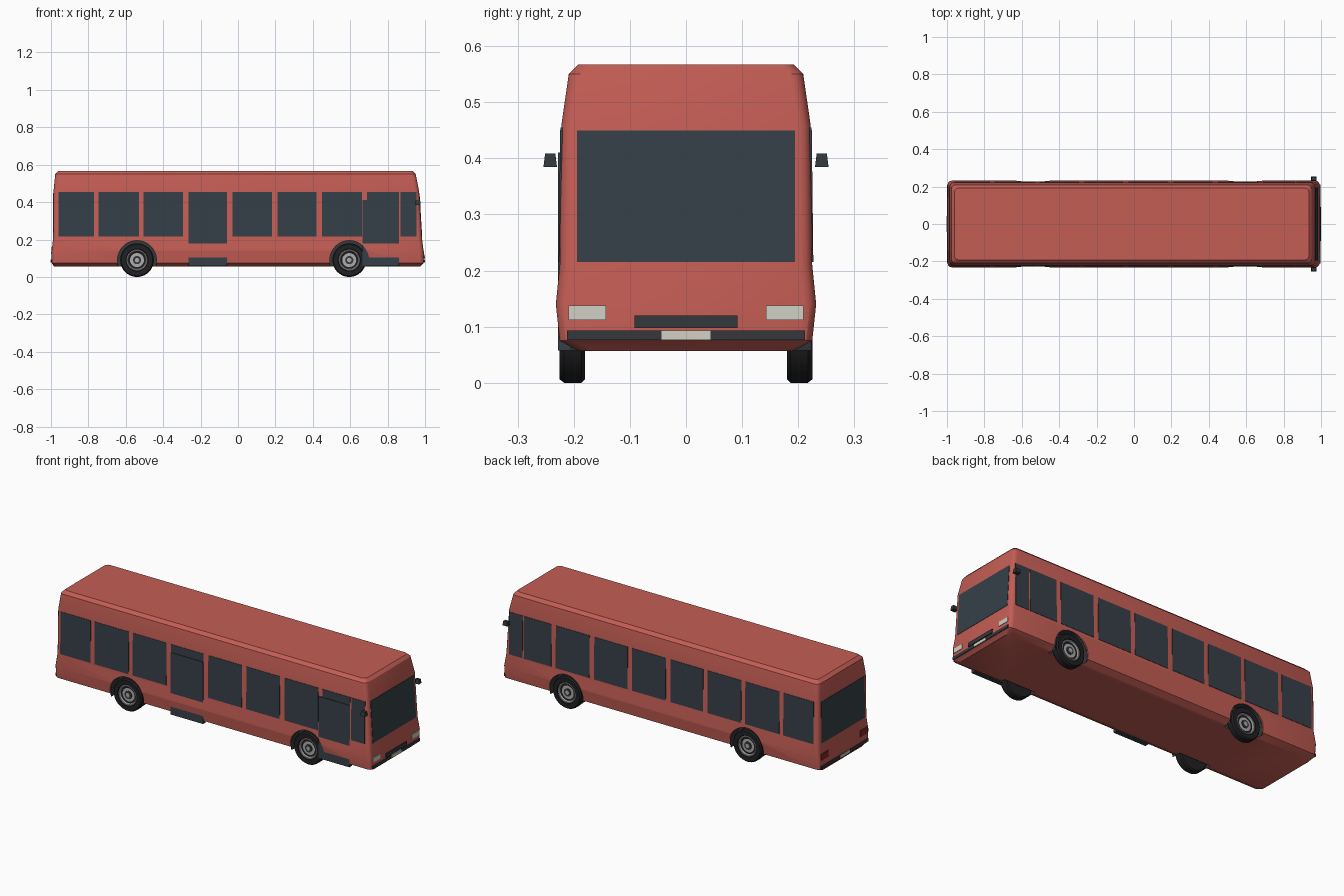
import bpy, bmesh, math
from mathutils import Vector

if "Cube" in bpy.data.objects:
    bpy.data.objects.remove(bpy.data.objects["Cube"])


def material(name, r, g, b):
    m = bpy.data.materials.new(name)
    m.diffuse_color = (r, g, b, 1)
    m.use_nodes = True
    m.node_tree.nodes["Principled BSDF"].inputs["Base Color"].default_value = m.diffuse_color
    return m


RED = material("red_paint", 0.55, 0.11, 0.09)
GLASS = material("dark_glass", 0.037, 0.051, 0.065)
BLACK = material("black_trim", 0.035, 0.04, 0.045)
RUBBER = material("rubber", 0.015, 0.015, 0.017)
METAL = material("wheel_metal", 0.42, 0.42, 0.43)
LAMP = material("lamp", 0.64, 0.63, 0.56)
TAIL = material("tail_red", 0.2, 0.02, 0.02)

# body levels: z, rear x, front x, half width
LEVELS = [(0.057, -0.985, 0.975, 0.192), (0.075, -0.996, 0.993, 0.225),
          (0.140, -0.996, 0.992, 0.232), (0.210, -0.988, 0.983, 0.225),
          (0.460, -0.986, 0.968, 0.222), (0.550, -0.977, 0.950, 0.209),
          (0.567, -0.960, 0.935, 0.192)]


def level(z, i):
    """Interpolated body value (1 rear x, 2 front x, 3 half width) at height z."""
    for a, b in zip(LEVELS, LEVELS[1:]):
        if z <= b[0]:
            return a[i] + (b[i] - a[i]) * (z - a[0]) / (b[0] - a[0])
    return LEVELS[-1][i]


def make(name, verts, faces, mat, smooth=False):
    me = bpy.data.meshes.new(name)
    me.from_pydata(verts, [], faces)
    bm = bmesh.new()
    bm.from_mesh(me)
    bmesh.ops.remove_doubles(bm, verts=bm.verts, dist=1e-6)
    bmesh.ops.recalc_face_normals(bm, faces=bm.faces)
    bm.to_mesh(me)
    bm.free()
    ob = bpy.data.objects.new(name, me)
    bpy.context.collection.objects.link(ob)
    if mat:
        me.materials.append(mat)
    if smooth:
        smooth_obj(ob)
    return ob


def smooth_obj(ob):
    bpy.ops.object.select_all(action='DESELECT')
    ob.select_set(True)
    bpy.context.view_layer.objects.active = ob
    bpy.ops.object.shade_smooth_by_angle(angle=math.radians(30))


def slab(name, quad, out, t, mat):
    """Thin plate around a quad, raised by t along the outward direction."""
    q = [Vector(p) for p in quad]
    o = Vector(out) * t
    faces = [(0, 1, 2, 3), (4, 5, 6, 7)]
    faces += [(i, (i + 1) % 4, 4 + (i + 1) % 4, 4 + i) for i in range(4)]
    return make(name, [p + o for p in q] + [p - o * 2 for p in q], faces, mat)


def side_panel(name, s, x0, x1, z0, z1, mat, t=0.002):
    y0, y1 = s * level(z0, 3), s * level(z1, 3)
    slab(name, [(x0, y0, z0), (x1, y0, z0), (x1, y1, z1), (x0, y1, z1)], (0, s, 0), t, mat)


def end_panel(name, s, y0, y1, z0, z1, mat, t=0.002):
    i = 2 if s > 0 else 1
    xa, xb = level(z0, i), level(z1, i)
    slab(name, [(xa, y0, z0), (xa, y1, z0), (xb, y1, z1), (xb, y0, z1)], (s, 0, 0), t, mat)


def box(name, x0, x1, y0, y1, z0, z1, mat, taper=0.0):
    v = []
    for z, d in ((z0, 0), (z1, taper)):
        v += [(x0 + d, y0 + d, z), (x1 - d, y0 + d, z), (x1 - d, y1 - d, z), (x0 + d, y1 - d, z)]
    f = [(0, 1, 2, 3), (4, 5, 6, 7)] + [(i, (i + 1) % 4, 4 + (i + 1) % 4, 4 + i) for i in range(4)]
    return make(name, v, f, mat)


def lathe(name, profile, x, s, z, mat, n=40, smooth=True):
    """Spin (radius, y) points around an axle parallel to y."""
    v, f = [], []
    for r, y in profile:
        r = max(r, 1e-7)
        v += [(x + r * math.cos(2 * math.pi * k / n), s * y,
               z + r * math.sin(2 * math.pi * k / n)) for k in range(n)]
    for j in range(len(profile) - 1):
        for k in range(n):
            f.append((j * n + k, j * n + (k + 1) % n, (j + 1) * n + (k + 1) % n, (j + 1) * n + k))
    return make(name, v, f, mat, smooth)


# body shell: stacked rounded rectangles
verts, faces, C = [], [], 0.022
for z, xr, xf, w in LEVELS:
    for cx, cy, a0 in ((xf - C, w - C, 0), (xr + C, w - C, 90), (xr + C, C - w, 180), (xf - C, C - w, 270)):
        for k in range(4):
            a = math.radians(a0 + 30 * k)
            verts.append((cx + C * math.cos(a), cy + C * math.sin(a), z))
N = 16
for j in range(len(LEVELS) - 1):
    for k in range(N):
        faces.append((j * N + k, j * N + (k + 1) % N, (j + 1) * N + (k + 1) % N, (j + 1) * N + k))
faces += [tuple(range(N)), tuple(range(len(verts) - N, len(verts)))]
body = make("body", verts, faces, RED)

# wheel arches cut into the body, liners and wheels
AXLES = {"rear": -0.54, "front": 0.595}
for label, x in AXLES.items():
    for s, side in ((-1, "right"), (1, "left")):
        tag = f"{label}_{side}"
        cutter = lathe("arch_cutter", [(0, 0.17), (0.106, 0.17), (0.106, 0.3), (0, 0.3)],
                       x, s, 0.09, None, smooth=False)
        mod = body.modifiers.new("arch", 'BOOLEAN')
        mod.operation, mod.solver, mod.object = 'DIFFERENCE', 'EXACT', cutter
        bpy.context.view_layer.objects.active = body
        bpy.ops.object.modifier_apply(modifier=mod.name)
        bpy.data.objects.remove(cutter)

        liner = lathe("arch_liner_" + tag, [(0, 0.172), (0.104, 0.172), (0.104, 0.224), (0.107, 0.224)],
                      x, s, 0.09, BLACK)
        bm = bmesh.new()
        bm.from_mesh(liner.data)
        bmesh.ops.bisect_plane(bm, geom=bm.verts[:] + bm.edges[:] + bm.faces[:],
                               plane_co=(0, 0, 0.058), plane_no=(0, 0, -1), clear_outer=True)
        bm.to_mesh(liner.data)
        bm.free()

        lathe("tyre_" + tag, [(0, 0.18), (0.084, 0.18), (0.09, 0.186), (0.09, 0.217),
                              (0.084, 0.225), (0.06, 0.225), (0.056, 0.216), (0, 0.205)],
              x, s, 0.09, RUBBER)
        lathe("rim_" + tag, [(0.058, 0.216), (0.055, 0.223), (0.05, 0.222), (0.045, 0.212), (0, 0.214)],
              x, s, 0.09, METAL)
        lathe("hub_" + tag, [(0.022, 0.21), (0.022, 0.217), (0, 0.217)], x, s, 0.09, BLACK, 20)
        lathe("hub_cap_" + tag, [(0.012, 0.214), (0.012, 0.219), (0, 0.22)], x, s, 0.09, METAL, 16)
smooth_obj(body)

# side windows on both sides
WINDOWS = [(-0.96, -0.77), (-0.745, -0.53), (-0.505, -0.293), (-0.265, -0.06), (-0.03, 0.182),
           (0.21, 0.42), (0.45, 0.662), (0.69, 0.862), (0.87, 0.955)]
for s, side in ((-1, "right"), (1, "left")):
    for i, (x0, x1) in enumerate(WINDOWS):
        side_panel(f"window_{side}_{i + 1}", s, x0, x1, 0.215, 0.455, GLASS)

# passenger doors on the kerb side; the waist bulge covers their middle
box("middle_door", -0.265, -0.06, -0.228, -0.205, 0.058, 0.41, GLASS)
box("front_door", 0.665, 0.86, -0.228, -0.205, 0.058, 0.41, GLASS)

# front and rear ends
for s, end in ((1, "front"), (-1, "rear")):
    end_panel(end + "_windscreen", s, -0.194, 0.194, 0.215, 0.45, GLASS)
    end_panel(end + "_bumper_strip", s, -0.212, 0.212, 0.076, 0.093, BLACK, 0.004)
    end_panel(end + "_plate", s, -0.044, 0.044, 0.076, 0.093, LAMP, 0.006)
    for m in (-1, 1):
        y0, y1 = sorted((m * 0.143, m * 0.209))
        if s > 0:
            end_panel(f"headlight_{m}", s, y0, y1, 0.112, 0.138, LAMP, 0.003)
        else:
            end_panel(f"tail_light_{m}", s, y0, y1, 0.125, 0.16, TAIL, 0.003)
end_panel("grille", 1, -0.092, 0.092, 0.098, 0.12, BLACK, 0.006)

# door mirrors
for m, side in ((-1, "right"), (1, "left")):
    y0, y1 = sorted((m * 0.23, m * 0.254))
    box("mirror_" + side, 0.947, 0.977, y0, y1, 0.385, 0.409, BLACK, 0.003)
